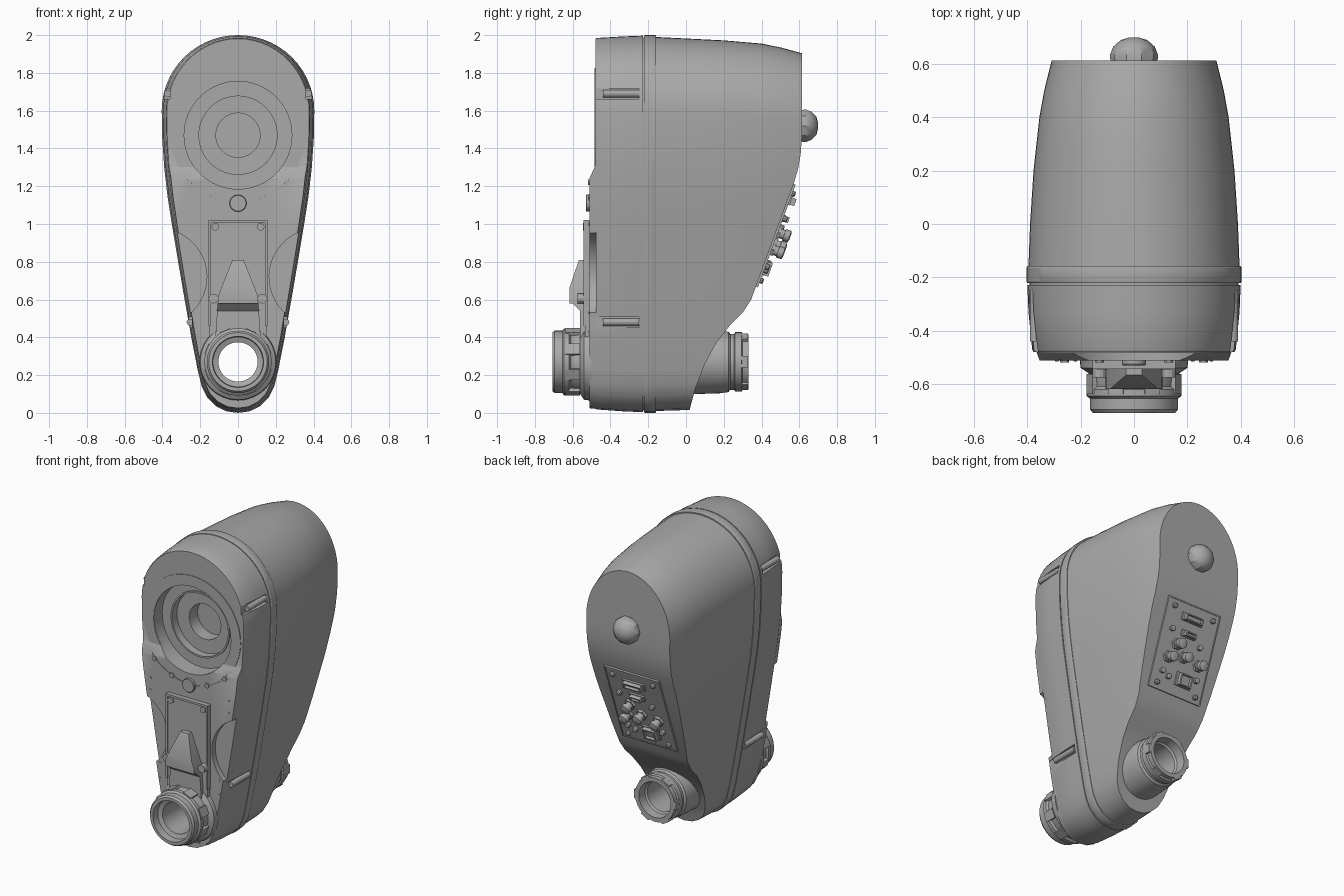
import bpy, bmesh
from math import sin, cos, pi, radians
from mathutils import Matrix, Vector

if "Cube" in bpy.data.objects:
    bpy.data.objects.remove(bpy.data.objects["Cube"])

grey = bpy.data.materials.new("mid_grey")
grey.use_nodes = True
grey.diffuse_color = (0.4, 0.4, 0.4, 1)
grey.node_tree.nodes["Principled BSDF"].inputs["Base Color"].default_value = grey.diffuse_color


def loft(name, rings, closed=False, matrix=Matrix()):
    """Skin equal-length rings; closed joins last to first, otherwise ends are capped."""
    bm = bmesh.new()
    loops = [[bm.verts.new(matrix @ Vector(p)) for p in ring] for ring in rings]
    pairs = list(zip(loops, loops[1:]))
    if closed:
        pairs.append((loops[-1], loops[0]))
    else:
        bm.faces.new(loops[0])
        bm.faces.new(loops[-1])
    for a, b in pairs:
        for i in range(len(a)):
            j = (i + 1) % len(a)
            bm.faces.new((a[i], a[j], b[j], b[i]))
    bmesh.ops.recalc_face_normals(bm, faces=bm.faces[:])
    mesh = bpy.data.meshes.new(name)
    bm.to_mesh(mesh)
    bm.free()
    mesh.materials.append(grey)
    obj = bpy.data.objects.new(name, mesh)
    bpy.context.collection.objects.link(obj)
    return obj


def lathe(name, profile, matrix, n=48, closed=False):
    """Revolve (radius, height) pairs round the local z axis."""
    rings = [[(r * cos(2 * pi * i / n), r * sin(2 * pi * i / n), h) for i in range(n)]
             for r, h in profile]
    return loft(name, rings, closed, matrix)


def along_y(z, x=0):
    return Matrix.Translation((x, 0, z)) @ Matrix.Rotation(radians(-90), 4, "X")


def box(name, center, size, matrix=Matrix()):
    (cx, cy, cz), (a, b, c) = center, [s / 2 for s in size]
    corners = ((-a, -b), (a, -b), (a, b), (-a, b))
    return loft(name, [[(cx + x, cy + y, cz + h) for x, y in corners] for h in (-c, c)], matrix=matrix)


def side_prism(name, points, half):
    """Extrude a (y, z) polygon across x."""
    return loft(name, [[(x, y, z) for y, z in points] for x in (-half, half)])


def front_prism(name, points, y0, y1):
    """Extrude an (x, z) polygon along y."""
    return loft(name, [[(x, y, z) for x, z in points] for y in (y0, y1)])


def boolean(obj, cutters, operation="DIFFERENCE"):
    for cutter in cutters:
        mod = obj.modifiers.new("cut", "BOOLEAN")
        mod.object, mod.operation, mod.solver = cutter, operation, "EXACT"
        bpy.context.view_layer.objects.active = obj
        bpy.ops.object.modifier_apply(modifier=mod.name)
        bpy.data.objects.remove(cutter)


# Teardrop outline shared by all housing sections
HALF = [(0.06, 0.008), (0.115, 0.035), (0.16, 0.08), (0.19, 0.14), (0.21, 0.22), (0.245, 0.4),
        (0.292, 0.67), (0.347, 1.0), (0.37, 1.15), (0.387, 1.3), (0.397, 1.45)]
ARC = [(0.4 * cos(t * pi / 28), 1.6 + 0.4 * sin(t * pi / 28)) for t in range(29)]
OUTLINE = [(0, 0)] + HALF + ARC + [(-x, z) for x, z in reversed(HALF)]


def section(y, half_width, bottom, top):
    return [(x * half_width / 0.4, y, bottom + z * (top - bottom) / 2) for x, z in OUTLINE]


HUB = 0.27    # height of the hollow shaft
BOWL = 1.47   # height of the joint bowl


def bore():
    return lathe("bore_cutter", [(0.105, -1), (0.105, 1)], along_y(HUB))


# Rear shell, trimmed to the sloping back
rear = loft("rear_shell", [section(*s) for s in (
    (-0.16, 0.396, 0.01, 1.99), (0, 0.39, 0.015, 1.982), (0.2, 0.377, 0.02, 1.972),
    (0.4, 0.355, 0.025, 1.955), (0.5, 0.337, 0.03, 1.935), (0.61, 0.31, 0.035, 1.905),
    (0.7, 0.29, 0.04, 1.88))])
back = [(-0.5, -0.2), (0.01, -0.2), (0.02, 0.02), (0.05, 0.13), (0.1, 0.26), (0.16, 0.37), (0.23, 0.46),
        (0.3, 0.53), (0.345, 0.6), (0.57, 1.213), (0.593, 1.29), (0.607, 1.37), (0.613, 1.45),
        (0.613, 2.2), (-0.5, 2.2)]
boolean(rear, [side_prism("back_trim", back, 1)], "INTERSECT")
boolean(rear, [bore()])

# Raised seam band and the shadow gap in front of it
band = loft("seam_band", [section(*s) for s in ((-0.222, 0.4, 0.002, 1.998), (-0.215, 0.404, 0, 2),
            (-0.165, 0.404, 0, 2), (-0.158, 0.4, 0.002, 1.998))])
gap = loft("seam_gap", [section(y, 0.392, 0.012, 1.988) for y in (-0.24, -0.15)])
for part in (band, gap):
    boolean(part, [bore()])

# Front housing with sloped step, side scoops, screw slots and stepped bowl
front = loft("front_housing", [section(*s) for s in (
    (-0.228, 0.4, 0.004, 1.997), (-0.33, 0.396, 0.008, 1.993), (-0.47, 0.382, 0.018, 1.985),
    (-0.482, 0.376, 0.022, 1.98), (-0.512, 0.372, 0.025, 1.975))])
cutters = [side_prism("step_cutter", [(-0.7, 1.24), (-0.512, 1.24), (-0.48, 1.31), (-0.48, 2.2), (-0.7, 2.2)], 1),
           bore(),
           lathe("bowl_cutter", [(0.285, -0.7), (0.285, -0.395), (0.207, -0.394), (0.207, -0.35),
                                 (0.117, -0.349), (0.117, -0.26)], along_y(BOWL), 64),
           lathe("ring_groove", [(0.357, -0.7), (0.357, -0.506), (0.353, -0.506), (0.353, -0.7)],
                 along_y(BOWL), 64, True)]
for s in (-1, 1):
    cutters += [lathe("scoop_cutter", [(0.255, -0.7), (0.255, -0.476)], along_y(0.72, s * 0.42)),
                box("upper_slot", (s * 0.395, -0.4, 1.69), (0.07, 0.3, 0.055)),
                box("lower_slot", (s * 0.278, -0.4, 0.48), (0.07, 0.3, 0.055))]
boolean(front, cutters)
for s in (-1, 1):
    for x, z in ((0.372, 1.69), (0.253, 0.48)):
        lathe("slot_screw", [(0.019, -0.44), (0.019, -0.25)], along_y(z, s * x), 12)

# Joint flange inside the step and liner steps in the bowl
flange = lathe("joint_flange", [(0.286, -0.484), (0.357, -0.484), (0.357, -0.47), (0.286, -0.47)],
               along_y(BOWL), 64, True)
lathe("bowl_lip", [(0.207, -0.402), (0.218, -0.402), (0.218, -0.39), (0.207, -0.39)], along_y(BOWL), 64, True)

# Flange screws and locating button
for x, z in ((0.26, 1.22), (0.13, 1.14)):
    for s in (-1, 1):
        lathe("flange_screw", [(0.017, -0.519), (0.017, -0.5)], along_y(z, s * x), 6)
lathe("locating_button", [(0.042, -0.53), (0.045, -0.526), (0.045, -0.5)], along_y(1.11), 24)
for s in (-1, 1):
    for x, z in ((0.29, 1.08), (0.29, 1.0), (0.22, 0.53), (0.22, 0.43), (0.07, 0.07)):
        lathe("plate_pin", [(0.007, -0.515), (0.007, -0.5)], along_y(z, s * x), 8)

# Cable cover: backing plate, raised rim and pointed hood
cover = front_prism("cover_plate", [(-0.15, 0.3), (0.15, 0.3), (0.15, 0.55), (0.155, 0.6), (0.155, 1.01),
                    (0.145, 1.02), (-0.145, 1.02), (-0.155, 1.01), (-0.155, 0.6), (-0.15, 0.55)], -0.535, -0.5)
boolean(cover, [bore()])
box("cover_rim_top", (0, -0.52, 1.014), (0.31, 0.046, 0.014))
for s in (-1, 1):
    box("cover_rim_side", (s * 0.149, -0.52, 0.74), (0.013, 0.046, 0.56))
    lathe("cover_screw", [(0.02, -0.546), (0.02, -0.52)], along_y(0.985, s * 0.12), 12)
    lathe("hood_screw", [(0.026, -0.575), (0.026, -0.52)], along_y(0.605, s * 0.13), 12)
hood = front_prism("pointed_hood", [(-0.125, 0.32), (0.125, 0.32), (0.105, 0.62), (0.03, 0.81),
                                    (-0.03, 0.81), (-0.105, 0.62)], -0.618, -0.52)
boolean(hood, [side_prism("hood_slope", [(-0.7, 0.9), (-0.7, 0.66), (-0.618, 0.66), (-0.56, 0.83), (-0.56, 0.9)], 0.5),
               side_prism("hood_step", [(-0.7, 0.2), (-0.56, 0.2), (-0.56, 0.54), (-0.6, 0.58), (-0.7, 0.58)], 0.5),
               bore()])

# Front shaft collar with lugs
lathe("front_collar", [(0.104, -0.5), (0.205, -0.5), (0.2, -0.54), (0.17, -0.56), (0.165, -0.61), (0.178, -0.62),
                       (0.178, -0.645), (0.165, -0.655), (0.165, -0.695), (0.155, -0.708), (0.135, -0.708),
                       (0.132, -0.66), (0.104, -0.65)], along_y(HUB), closed=True)
for i in range(8):
    turn = along_y(HUB) @ Matrix.Rotation(i * pi / 4 + pi / 8, 4, "Z")
    box("collar_lug", (0.168, 0, -0.6), (0.026, 0.06, 0.075), turn)

# Rear shaft collar with notched ring
lathe("rear_collar", [(0.104, 0), (0.172, 0), (0.166, 0.18), (0.16, 0.225), (0.148, 0.235), (0.148, 0.255),
                      (0.157, 0.26), (0.157, 0.295), (0.146, 0.3), (0.146, 0.33), (0.118, 0.33), (0.115, 0.27),
                      (0.104, 0.26)], along_y(HUB), closed=True)
for i in range(6):
    box("rear_collar_lug", (0.145, 0, 0.31), (0.022, 0.06, 0.035),
        along_y(HUB) @ Matrix.Rotation(i * pi / 3, 4, "Z"))

# Status dome on the back
lathe("status_dome", [(0.088, 0.6), (0.09, 0.635), (0.078, 0.665), (0.05, 0.69), (0.015, 0.7)], along_y(1.52), 10)

# Connector panel lying on the sloping back; local x runs to the model's right
up = Vector((0, 0.345, 0.939))
out = Vector((0, 0.939, -0.345))
panel = Matrix.Translation((0, 0.47, 0.94)) @ Matrix(((-1, 0, 0), up, out)).transposed().to_4x4()
box("connector_panel", (0, 0, 0), (0.4, 0.57, 0.014), panel)
for s in (-1, 1):
    box("panel_edge_side", (s * 0.2, 0, 0.004), (0.008, 0.578, 0.014), panel)
    box("panel_edge_end", (0, s * 0.285, 0.004), (0.4, 0.008, 0.014), panel)
    for v in (-0.25, 0.24):
        lathe("panel_screw", [(0.016, 0), (0.016, 0.022), (0.01, 0.028)],
              panel @ Matrix.Translation((s * 0.15, v, 0)), 10)

# Rectangular ports: wide, small and square
for x, v, w, h in ((0, 0.2, 0.13, 0.04), (0, 0.1, 0.08, 0.03), (0.04, -0.18, 0.09, 0.075)):
    box("port_base", (x, v, 0.008), (w + 0.03, h + 0.01, 0.02), panel)
    port = box("port_shell", (x, v, 0.02), (w, h, 0.045), panel)
    boolean(port, [box("port_cutter", (x, v, 0.045), (w - 0.02, h - 0.015, 0.04), panel)])

# Round connectors with hex nuts
for x, v in ((-0.07, 0.02), (0, -0.045), (-0.11, -0.075), (0.12, -0.06)):
    spot = panel @ Matrix.Translation((x, v, 0))
    lathe("connector_nut", [(0.037, 0), (0.037, 0.025)], spot, 6)
    lathe("connector_barrel", [(0.026, 0.02), (0.026, 0.045), (0.032, 0.046), (0.032, 0.075), (0.018, 0.08)], spot, 16)
for x, v in ((-0.13, -0.17), (-0.08, -0.19), (0.13, -0.15), (0.1, 0.05), (-0.13, 0.1)):
    lathe("small_socket", [(0.017, 0), (0.017, 0.03), (0.011, 0.034)], panel @ Matrix.Translation((x, v, 0)), 10)

# Smooth the curved walls and keep the edges crisp
for obj in bpy.data.objects:
    obj.select_set(obj.type == "MESH")
bpy.context.view_layer.objects.active = rear
bpy.ops.object.shade_smooth_by_angle(angle=radians(28))
